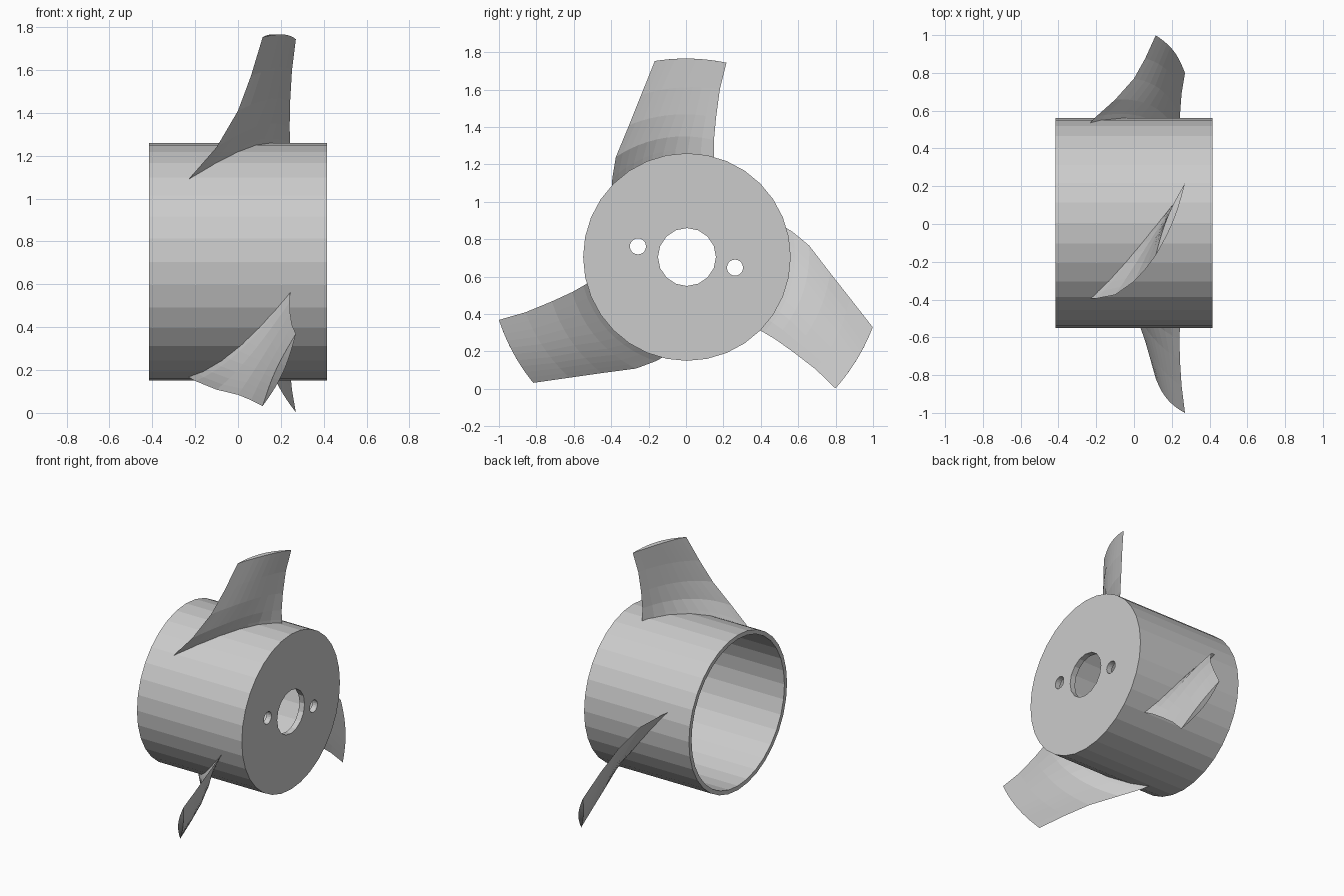
import bpy, bmesh
from math import sin, cos, pi, radians, hypot

if "Cube" in bpy.data.objects:
    bpy.data.objects.remove(bpy.data.objects["Cube"])

CY, CZ = 0.005, 0.705          # hub axis runs along x through this point
R, HALF = 0.555, 0.415


def make_object(name, bm):
    bmesh.ops.recalc_face_normals(bm, faces=bm.faces)
    me = bpy.data.meshes.new(name)
    bm.to_mesh(me)
    bm.free()
    ob = bpy.data.objects.new(name, me)
    bpy.context.collection.objects.link(ob)
    return ob


def x_cylinder(name, y, z, r, x0, x1, sides):
    bm = bmesh.new()
    rings = [[bm.verts.new((x, y + r * sin(2 * pi * i / sides), z + r * cos(2 * pi * i / sides)))
              for i in range(sides)] for x in (x0, x1)]
    for i in range(sides):
        j = (i + 1) % sides
        bm.faces.new((rings[0][i], rings[0][j], rings[1][j], rings[1][i]))
    bm.faces.new(rings[0])
    bm.faces.new(rings[1])
    return make_object(name, bm)


# Hub: cup open at -x, with a bore and two small holes in the +x plate
hub = x_cylinder("hub", CY, CZ, R, -HALF, HALF, 32)
cutters = [
    x_cylinder("cavity_cutter", CY, CZ, 0.525, -0.6, 0.375, 32),
    x_cylinder("bore_cutter", CY, CZ, 0.155, 0.3, 0.6, 16),
    x_cylinder("pin_hole_cutter_a", -0.257, 0.762, 0.043, 0.3, 0.6, 20),
    x_cylinder("pin_hole_cutter_b", 0.262, 0.648, 0.043, 0.3, 0.6, 20),
]
for c in cutters:
    mod = hub.modifiers.new(c.name, 'BOOLEAN')
    mod.operation = 'DIFFERENCE'
    mod.solver = 'EXACT'
    mod.object = c
bpy.context.view_layer.update()
evaluated = hub.evaluated_get(bpy.context.evaluated_depsgraph_get())
cut_mesh = bpy.data.meshes.new_from_object(evaluated)
hub.modifiers.clear()
hub.data = cut_mesh
for c in cutters:
    bpy.data.objects.remove(c)

# Blade stations: radii and angles of leading / trailing edges with their x
# (lead radius, lead angle, lead x, trail radius, trail angle, trail x, camber deg)
STATIONS = [
    (0.538, -48.0, -0.25, 0.538, 15.6, 0.246, -3.0),
    (0.580, -43.5, -0.20, 0.575, 14.5, 0.243, -2.8),
    (0.656, -35.4, -0.10, 0.642, 13.0, 0.241, -2.2),
    (0.770, -23.7, 0.00, 0.760, 11.8, 0.243, -1.5),
    (0.900, -15.8, 0.06, 0.912, 11.1, 0.252, -0.8),
    (1.062, -9.3, 0.115, 1.060, 11.5, 0.270, 0.0),
]
N = 10                          # chord segments


def section(st, turn):
    r0, a0, x0, r1, a1, x1, camber = st
    dx, dt = x1 - x0, radians(a1 - a0) * (r0 + r1) / 2
    nx, nt = -dt / hypot(dx, dt), dx / hypot(dx, dt)

    def point(s, side):
        r = r0 + (r1 - r0) * s
        h = side * 0.018 * sin(pi * s)
        a = radians(a0 + (a1 - a0) * s + camber * sin(pi * s) + turn) + nt * h / r
        return (x0 + dx * s + nx * h, CY + r * sin(a), CZ + r * cos(a))

    return ([point(i / N, -1) for i in range(N + 1)]
            + [point(i / N, 1) for i in range(N - 1, 0, -1)])


def blade(name, turn):
    bm = bmesh.new()
    rings = [[bm.verts.new(p) for p in section(st, turn)] for st in STATIONS]
    n = 2 * N
    for a, b in zip(rings, rings[1:]):
        for i in range(n):
            j = (i + 1) % n
            bm.faces.new((a[i], a[j], b[j], b[i]))
    for ring in (rings[0], rings[-1]):          # root and tip caps
        bm.faces.new((ring[0], ring[1], ring[-1]))
        for i in range(1, N - 1):
            bm.faces.new((ring[i], ring[i + 1], ring[n - i - 1], ring[n - i]))
        bm.faces.new((ring[N - 1], ring[N], ring[N + 1]))
    return make_object(name, bm)


# Three identical twisted blades
for k in range(3):
    blade(f"blade_{k + 1}", 120 * k)
